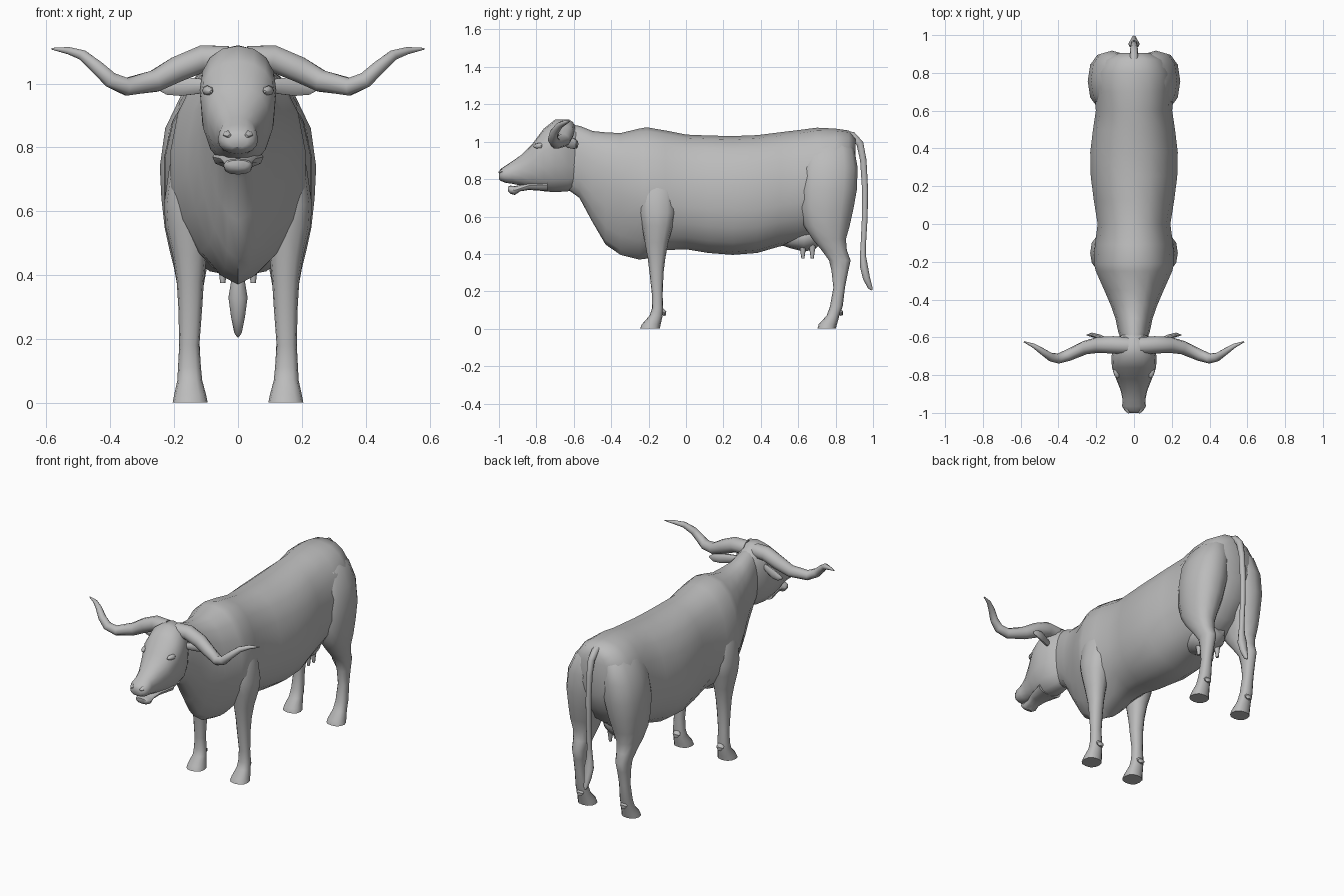
import bpy, bmesh, math
from mathutils import Vector

hide = bpy.data.materials.new("grey hide")
hide.diffuse_color = (0.5, 0.5, 0.5, 1)


def loft(name, rings, mirror=False, angle=45):
    """Skin a list of equal-length closed rings and cap both ends."""
    bm = bmesh.new()
    rows = [[bm.verts.new(p) for p in r] for r in rings]
    n = len(rows[0])
    for a, b in zip(rows, rows[1:]):
        for i in range(n):
            j = (i + 1) % n
            bm.faces.new((a[i], a[j], b[j], b[i]))
    bm.faces.new(rows[0][::-1])
    bm.faces.new(rows[-1])
    bmesh.ops.recalc_face_normals(bm, faces=bm.faces)
    mesh = bpy.data.meshes.new(name)
    bm.to_mesh(mesh)
    bm.free()
    mesh.materials.append(hide)
    ob = bpy.data.objects.new(name, mesh)
    bpy.context.collection.objects.link(ob)
    bpy.ops.object.select_all(action='DESELECT')
    bpy.context.view_layer.objects.active = ob
    ob.select_set(True)
    bpy.ops.object.shade_smooth_by_angle(angle=math.radians(angle))
    if mirror:
        ob.modifiers.new("mirror", 'MIRROR').use_clip = False
    return ob


def power(v, e):
    return math.copysign(abs(v) ** e, v)


def trunk_ring(y, top, bot, hw, mid, keel=1.0, n=18):
    """Cross-section facing y; keel > 1 pinches the underside to a ridge."""
    ring = []
    for i in range(n):
        a = 2 * math.pi * i / n + math.pi / 2
        c, s = math.cos(a), math.sin(a)
        e = 0.9 if s >= 0 else keel
        z = mid + (top - mid if s >= 0 else mid - bot) * power(s, e)
        ring.append((hw * power(c, e), y, z))
    return ring


def leg_ring(z, x0, x1, y0, y1, n=12):
    """Horizontal cross-section filling a box in x and y."""
    return [((x0 + x1) / 2 + (x1 - x0) / 2 * power(math.cos(a), 0.85),
             (y0 + y1) / 2 + (y1 - y0) / 2 * power(math.sin(a), 0.85), z)
            for a in (2 * math.pi * i / n for i in range(n))]


def tube(name, path, mirror=False, n=10):
    """Path points are x, y, z, radius across, radius along the upright side."""
    pts = [Vector(p[:3]) for p in path]
    rings = []
    for i, p in enumerate(path):
        t = (pts[min(i + 1, len(pts) - 1)] - pts[max(i - 1, 0)]).normalized()
        ref = Vector((1, 0, 0)) if abs(t.x) < 0.5 else Vector((0, 1, 0))
        u = (ref - t * ref.dot(t)).normalized()
        v = t.cross(u)
        rings.append([pts[i] + u * p[3] * math.cos(a) + v * p[4] * math.sin(a)
                      for a in (2 * math.pi * k / n for k in range(n))])
    return loft(name, rings, mirror)


# Torso from neck to rump: y, top, bottom, half width, widest height, keel
torso = [
    (-0.64, 1.09, 0.75, 0.06, 0.92, 1), (-0.57, 1.085, 0.70, 0.085, 0.90, 1),
    (-0.50, 1.057, 0.57, 0.10, 0.85, 1.1), (-0.43, 1.05, 0.45, 0.125, 0.80, 1.2),
    (-0.35, 1.046, 0.395, 0.16, 0.75, 1.3), (-0.25, 1.07, 0.37, 0.205, 0.72, 1.3),
    (-0.21, 1.077, 0.375, 0.215, 0.71, 1.25), (-0.11, 1.06, 0.42, 0.21, 0.70, 1.1),
    (0.0, 1.038, 0.425, 0.195, 0.70, 1), (0.12, 1.033, 0.405, 0.215, 0.70, 0.95),
    (0.25, 1.03, 0.395, 0.232, 0.70, 0.9), (0.38, 1.035, 0.405, 0.235, 0.70, 0.9),
    (0.50, 1.05, 0.44, 0.22, 0.71, 0.95), (0.60, 1.062, 0.455, 0.205, 0.72, 1),
    (0.70, 1.075, 0.48, 0.21, 0.78, 1), (0.80, 1.07, 0.55, 0.20, 0.84, 1),
    (0.87, 1.06, 0.66, 0.16, 0.88, 1), (0.905, 1.02, 0.76, 0.09, 0.90, 1)]
loft("torso", [trunk_ring(*s) for s in torso])

# Head with upper muzzle
head = [
    (-0.57, 1.07, 0.76, 0.06, 0.93), (-0.63, 1.12, 0.735, 0.10, 0.97),
    (-0.70, 1.118, 0.73, 0.12, 0.98), (-0.76, 1.07, 0.735, 0.117, 0.95),
    (-0.82, 0.99, 0.75, 0.095, 0.89), (-0.88, 0.93, 0.765, 0.071, 0.85),
    (-0.93, 0.895, 0.775, 0.06, 0.83), (-0.965, 0.872, 0.78, 0.063, 0.825),
    (-0.99, 0.855, 0.79, 0.048, 0.82), (-1.0, 0.84, 0.80, 0.03, 0.82)]
loft("head", [trunk_ring(*s, keel=0.9, n=16) for s in head])

# Lower jaw, dropped open at the lip
jaw = [(-0.74, 0.80, 0.735, 0.08, 0.77), (-0.84, 0.785, 0.742, 0.055, 0.765),
       (-0.885, 0.768, 0.735, 0.042, 0.75), (-0.915, 0.763, 0.715, 0.045, 0.74),
       (-0.94, 0.765, 0.722, 0.045, 0.745), (-0.952, 0.76, 0.735, 0.034, 0.75)]
loft("lower_jaw", [trunk_ring(*s, keel=0.8, n=12) for s in jaw])

# Horns, ears, eyes, nostrils
tube("horns", [
    (0.03, -0.645, 1.078, 0.045, 0.042), (0.11, -0.64, 1.078, 0.046, 0.044),
    (0.19, -0.64, 1.045, 0.042, 0.042), (0.26, -0.655, 1.008, 0.036, 0.036),
    (0.35, -0.695, 0.99, 0.031, 0.029), (0.40, -0.712, 1.012, 0.027, 0.026),
    (0.44, -0.705, 1.05, 0.023, 0.022), (0.485, -0.675, 1.088, 0.018, 0.017),
    (0.53, -0.645, 1.103, 0.012, 0.012), (0.583, -0.623, 1.109, 0.003, 0.003)], True)
tube("ears", [
    (0.08, -0.65, 0.995, 0.012, 0.016), (0.13, -0.625, 0.992, 0.014, 0.026),
    (0.18, -0.60, 0.99, 0.014, 0.03), (0.225, -0.586, 0.987, 0.011, 0.023),
    (0.25, -0.588, 0.985, 0.003, 0.006)], True)
tube("eyes", [
    (0.084, -0.815, 0.975, 0.004, 0.004), (0.09, -0.80, 0.977, 0.014, 0.014),
    (0.096, -0.775, 0.978, 0.016, 0.016), (0.09, -0.75, 0.978, 0.005, 0.005)], True, 8)
tube("nostrils", [
    (0.026, -1.0, 0.835, 0.006, 0.005), (0.032, -0.985, 0.84, 0.016, 0.013),
    (0.04, -0.955, 0.842, 0.012, 0.010)], True, 8)

# Front legs: height, inner x, outer x, front y, back y
front_leg = [
    (0.84, 0.10, 0.17, -0.22, -0.09), (0.74, 0.08, 0.215, -0.25, -0.06),
    (0.62, 0.08, 0.232, -0.25, -0.055), (0.55, 0.085, 0.227, -0.235, -0.07),
    (0.46, 0.098, 0.205, -0.22, -0.095), (0.38, 0.107, 0.192, -0.205, -0.11),
    (0.30, 0.112, 0.187, -0.195, -0.12), (0.18, 0.121, 0.184, -0.182, -0.125),
    (0.11, 0.116, 0.188, -0.182, -0.122), (0.07, 0.112, 0.19, -0.195, -0.125),
    (0.025, 0.100, 0.20, -0.235, -0.135), (0.0, 0.095, 0.205, -0.247, -0.14)]
loft("front_legs", [leg_ring(*s) for s in front_leg], True)

# Hind legs with broad haunches
hind_leg = [
    (1.02, 0.03, 0.12, 0.68, 0.86), (0.96, 0.01, 0.18, 0.63, 0.90),
    (0.86, 0.005, 0.228, 0.605, 0.918), (0.74, 0.015, 0.245, 0.60, 0.913),
    (0.64, 0.035, 0.24, 0.605, 0.895), (0.55, 0.065, 0.23, 0.63, 0.875),
    (0.48, 0.085, 0.215, 0.675, 0.855), (0.42, 0.098, 0.20, 0.725, 0.86),
    (0.365, 0.108, 0.19, 0.765, 0.88), (0.31, 0.115, 0.186, 0.778, 0.868),
    (0.22, 0.122, 0.183, 0.788, 0.85), (0.12, 0.117, 0.187, 0.77, 0.838),
    (0.07, 0.112, 0.19, 0.752, 0.82), (0.025, 0.100, 0.20, 0.71, 0.808),
    (0.0, 0.095, 0.205, 0.702, 0.80)]
loft("hind_legs", [leg_ring(*s) for s in hind_leg], True)

# Dewclaws behind each foot
for name, y in (("front_dewclaws", -0.125), ("hind_dewclaws", 0.82)):
    tube(name, [(0.15, y - 0.015, 0.11, 0.02, 0.012), (0.15, y + 0.008, 0.085, 0.024, 0.014),
                (0.15, y + 0.012, 0.07, 0.012, 0.006)], True, 8)

# Tail and tuft
tube("tail", [
    (0, 0.83, 1.045, 0.02, 0.02), (0, 0.89, 1.032, 0.022, 0.022),
    (0, 0.93, 0.99, 0.02, 0.02), (0, 0.948, 0.90, 0.017, 0.018),
    (0, 0.957, 0.75, 0.016, 0.017), (0, 0.956, 0.60, 0.015, 0.016),
    (0, 0.948, 0.45, 0.014, 0.015), (0, 0.946, 0.39, 0.02, 0.017),
    (0, 0.952, 0.33, 0.03, 0.022), (0, 0.965, 0.27, 0.022, 0.02),
    (0, 0.985, 0.22, 0.012, 0.013), (0, 0.994, 0.207, 0.004, 0.004)])

# Udder and teats
loft("udder", [trunk_ring(*s, n=12) for s in [
    (0.50, 0.52, 0.45, 0.04, 0.49), (0.56, 0.54, 0.43, 0.085, 0.49),
    (0.63, 0.55, 0.412, 0.10, 0.49), (0.69, 0.56, 0.425, 0.09, 0.50),
    (0.74, 0.58, 0.48, 0.05, 0.53)]])
for name, y in (("front_teats", 0.625), ("rear_teats", 0.675)):
    tube(name, [(0.045, y, 0.45, 0.02, 0.02), (0.047, y, 0.41, 0.013, 0.013),
                (0.048, y, 0.375, 0.008, 0.008)], True, 8)
